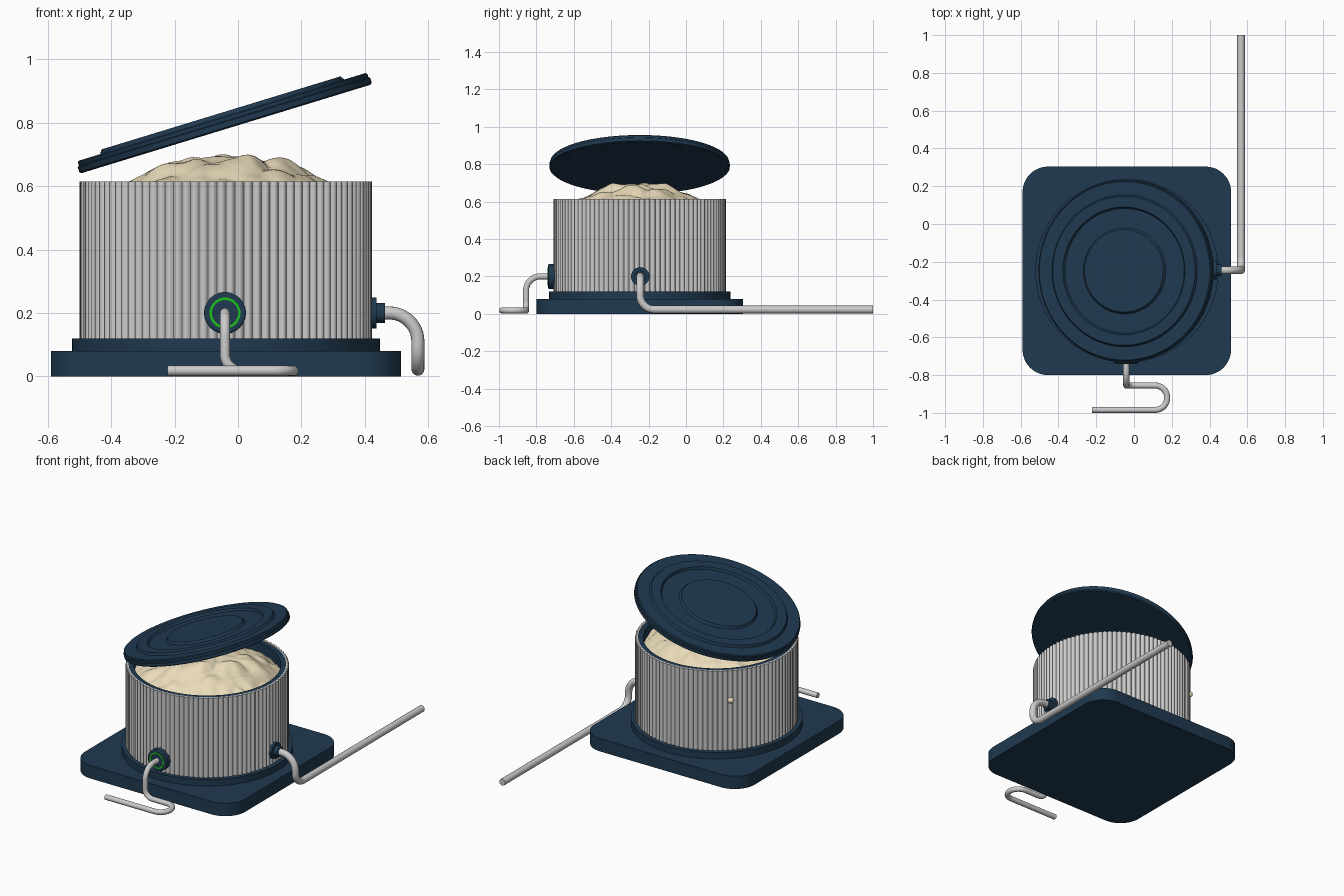
import bpy, bmesh
from math import sin, cos, pi, radians, tan
from mathutils import Vector, noise

if "Cube" in bpy.data.objects:
    bpy.data.objects.remove(bpy.data.objects["Cube"])

CX, CY = -0.038, -0.248      # drum axis


def material(name, rgb):
    m = bpy.data.materials.new(name)
    m.diffuse_color = (*rgb, 1)
    m.use_nodes = True
    m.node_tree.nodes["Principled BSDF"].inputs["Base Color"].default_value = m.diffuse_color
    return m


NAVY = material("navy", (0.014, 0.042, 0.08))
CREAM = material("cream", (0.82, 0.71, 0.49))
GREEN = material("green", (0.01, 0.55, 0.01))


def finish(name, bm, mat=None, loc=(0, 0, 0), rot=(0, 0, 0), angle=30):
    bmesh.ops.remove_doubles(bm, verts=bm.verts, dist=1e-5)
    bmesh.ops.recalc_face_normals(bm, faces=bm.faces)
    me = bpy.data.meshes.new(name)
    bm.to_mesh(me)
    bm.free()
    ob = bpy.data.objects.new(name, me)
    bpy.context.collection.objects.link(ob)
    ob.location, ob.rotation_euler = loc, rot
    if mat:
        me.materials.append(mat)
    smooth(ob, angle)
    return ob


def smooth(ob, angle=30):
    bpy.ops.object.select_all(action='DESELECT')
    ob.select_set(True)
    bpy.context.view_layer.objects.active = ob
    bpy.ops.object.shade_smooth_by_angle(angle=radians(angle))


def lathe(name, profile, mat=None, loc=(0, 0, 0), rot=(0, 0, 0), n=96, closed=False):
    bm = bmesh.new()
    rings = [[bm.verts.new((r * cos(2 * pi * i / n), r * sin(2 * pi * i / n), z))
              for i in range(n)] for r, z in profile]
    pairs = list(zip(rings, rings[1:])) + ([(rings[-1], rings[0])] if closed else [])
    for a, b in pairs:
        for i in range(n):
            j = (i + 1) % n
            bm.faces.new((a[i], a[j], b[j], b[i]))
    return finish(name, bm, mat, loc, rot)


def pipe(name, corners, radius):
    # corners: (point, bend radius); each bend becomes a tangent arc
    pts = [Vector(p) for p, _ in corners]
    path = [pts[0]]
    for k in range(1, len(pts) - 1):
        p, r = pts[k], corners[k][1]
        u, v = (pts[k - 1] - p).normalized(), (pts[k + 1] - p).normalized()
        half = u.angle(v) / 2
        centre = p + (u + v).normalized() * (r / sin(half))
        a, b = p + u * (r / tan(half)) - centre, p + v * (r / tan(half)) - centre
        sweep = a.angle(b)
        for i in range(13):
            t = i / 12
            q = centre + (a * sin((1 - t) * sweep) + b * sin(t * sweep)) / sin(sweep)
            if (q - path[-1]).length > 1e-4:
                path.append(q)
    path.append(pts[-1])
    cu = bpy.data.curves.new(name, 'CURVE')
    cu.dimensions = '3D'
    cu.bevel_depth, cu.bevel_resolution, cu.use_fill_caps = radius, 6, True
    sp = cu.splines.new('POLY')
    sp.points.add(len(path) - 1)
    for s, q in zip(sp.points, path):
        s.co = (*q, 1)
    ob = bpy.data.objects.new(name, cu)
    bpy.context.collection.objects.link(ob)
    bpy.ops.object.select_all(action='DESELECT')
    ob.select_set(True)
    bpy.context.view_layer.objects.active = ob
    bpy.ops.object.convert(target='MESH')
    smooth(bpy.context.object, 40)


# Base plate with rounded corners
bm = bmesh.new()
bmesh.ops.create_cube(bm, size=1)
bmesh.ops.scale(bm, vec=(1.104, 1.104, 0.08), verts=bm.verts)
upright = [e for e in bm.edges if abs(e.verts[0].co.z - e.verts[1].co.z) > 0.01]
bmesh.ops.bevel(bm, geom=upright, offset=0.135, segments=12, profile=0.5, affect='EDGES')
finish("base_plate", bm, NAVY, (CX, CY, 0.04))

# Round plinth
lathe("base_ring", [(0, 0.07), (0.485, 0.07), (0.485, 0.12), (0, 0.12)], NAVY, (CX, CY, 0))

# Ribbed drum shell
RIBS = 100
bm = bmesh.new()
step = 2 * pi / RIBS
outline = [(r, (k + f) * step) for k in range(RIBS)
           for f, r in ((0.0, 0.450), (0.2, 0.457), (0.4, 0.461), (0.6, 0.461), (0.8, 0.457))]


def ring(z, inner=False):
    return [bm.verts.new(((0.444 if inner else r) * cos(a), (0.444 if inner else r) * sin(a), z))
            for r, a in outline]


loops = [ring(0.12, True), ring(0.12), ring(0.615), ring(0.615, True)]
for k in range(4):
    a, b = loops[k], loops[(k + 1) % 4]
    for i in range(len(a)):
        j = (i + 1) % len(a)
        bm.faces.new((a[i], a[j], b[j], b[i]))
finish("drum_shell", bm, None, (CX, CY, 0), angle=40)

# Inner tub
lathe("drum_liner", [(0, 0.12), (0.445, 0.12), (0.445, 0.612), (0.415, 0.612), (0.415, 0.16), (0, 0.16)],
      NAVY, (CX, CY, 0))

# Lumpy filling
bm = bmesh.new()
rows, n = 40, 128
prev = None
for i in range(rows + 1):
    r = 0.418 * i / rows
    cur = []
    for k in range(n):
        x, y = r * cos(2 * pi * k / n), r * sin(2 * pi * k / n)
        w = noise.noise_vector(Vector((x * 5, y * 5, 1.3))) * 0.05
        lump = abs(noise.noise(Vector(((x + w.x) * 7, (y + w.y) * 7, 4.2))))
        fine = noise.noise(Vector((x * 17, y * 17, 9.1)))
        z = 0.702 - 0.82 * r * r - 0.045 * (0.35 - lump) + 0.010 * fine
        cur.append(bm.verts.new((x, y, min(z, 0.712))))
    if prev:
        for k in range(n):
            j = (k + 1) % n
            bm.faces.new((prev[k], cur[k], cur[j], prev[j]))
    prev = cur
finish("filling", bm, CREAM, (CX, CY, 0), angle=80)

# Tilted lid with a raised ring and raised centre
lathe("lid", [(0, 0), (0.476, 0), (0.482, 0.005), (0.482, 0.022), (0.477, 0.025), (0.477, 0.036),
              (0.472, 0.04), (0.402, 0.04), (0.394, 0.053), (0.338, 0.053), (0.33, 0.04),
              (0.228, 0.04), (0.218, 0.053), (0, 0.053)],
      NAVY, (CX, CY, 0.78), (0, radians(-17), 0))

# Front fitting: flange, green seal, coiled outlet pipe
FX = -0.041
lathe("front_flange", [(0, 0), (0.066, 0), (0.066, 0.032), (0.06, 0.036), (0, 0.036)],
      NAVY, (FX, -0.702, 0.2), (pi / 2, 0, 0), 48)
lathe("front_seal", [(0.041, 0), (0.049, 0), (0.049, 0.01), (0.041, 0.01)],
      GREEN, (FX, -0.731, 0.2), (pi / 2, 0, 0), 48, True)
pipe("front_pipe", [((FX, -0.72, 0.2), 0), ((FX, -0.855, 0.2), 0.075), ((FX, -0.855, 0.018), 0.05),
                    ((0.1755, -0.855, 0.018), 0.064), ((0.1755, -0.984, 0.018), 0.064),
                    ((-0.222, -0.984, 0.018), 0)], 0.016)

# Side fitting: stepped collar and long pipe
lathe("side_collar", [(0, 0), (0.049, 0), (0.049, 0.027), (0.031, 0.027), (0.031, 0.053), (0, 0.053)],
      NAVY, (0.41, -0.245, 0.2), (0, pi / 2, 0), 48)
pipe("side_pipe", [((0.44, -0.245, 0.2), 0), ((0.567, -0.245, 0.2), 0.09),
                   ((0.567, -0.245, 0.023), 0.075), ((0.567, 1.0, 0.023), 0)], 0.0205)

# Small button on the back left of the drum
bm = bmesh.new()
bmesh.ops.create_uvsphere(bm, u_segments=20, v_segments=12, radius=0.018)
finish("back_button", bm, CREAM, (CX - 0.458 * cos(pi / 4), CY + 0.458 * sin(pi / 4), 0.43))
